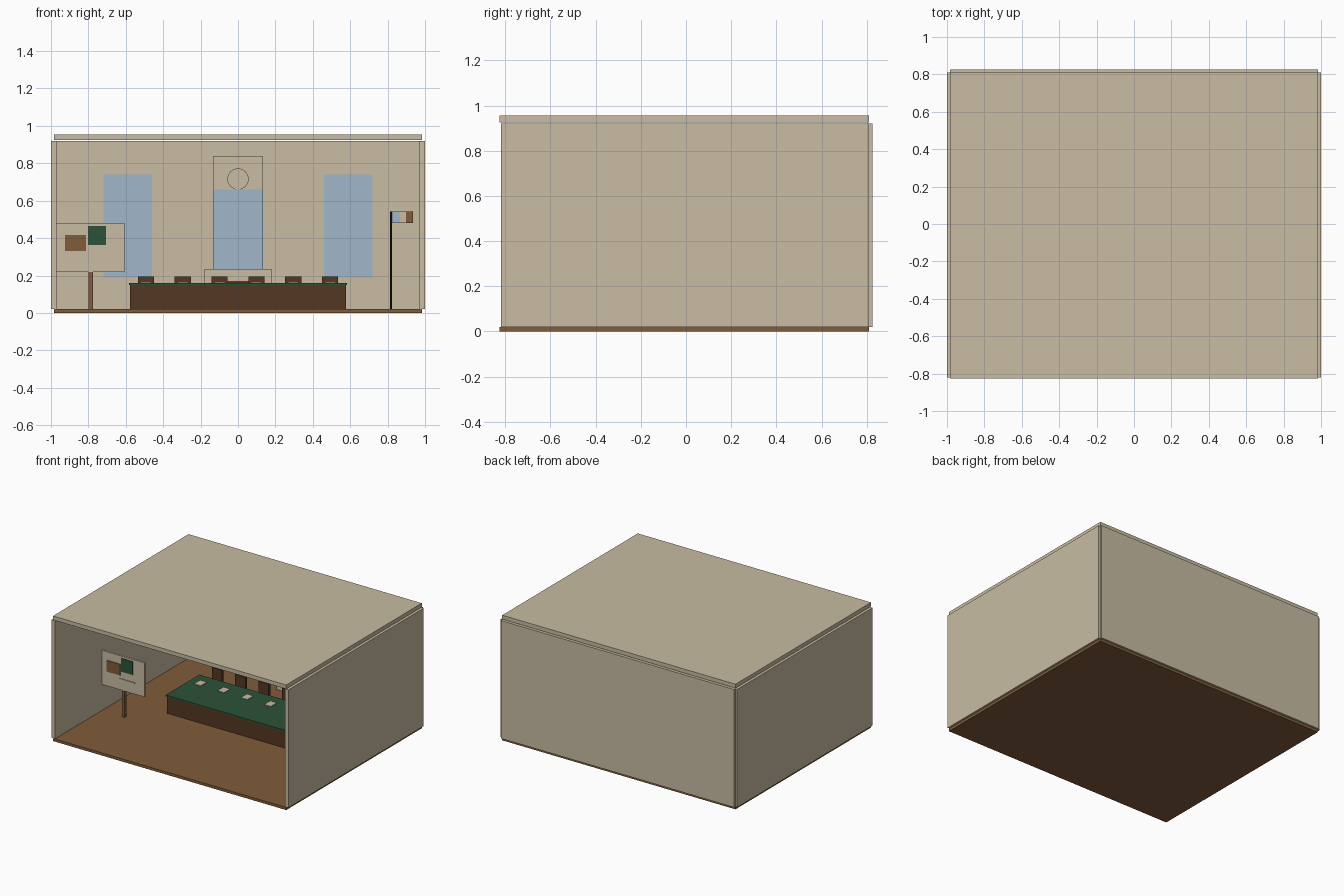
import bpy
import math

if "Cube" in bpy.data.objects:
    bpy.data.objects.remove(bpy.data.objects["Cube"])


def material(name, rgb):
    # sRGB 0-255 to linear
    lin = [((c / 255 + 0.055) / 1.055) ** 2.4 for c in rgb]
    m = bpy.data.materials.new(name)
    m.diffuse_color = (*lin, 1)
    m.use_nodes = True
    m.node_tree.nodes["Principled BSDF"].inputs["Base Color"].default_value = m.diffuse_color
    return m


CREAM = material("cream", (200, 188, 162))
WOOD = material("warm_wood", (129, 92, 58))
DARK = material("dark_wood", (84, 55, 34))
GREEN = material("green_cloth", (43, 82, 56))
BLUE = material("pale_blue", (161, 183, 202))
IRON = material("dark_iron", (42, 30, 22))


def box(name, x, y, z, mat):
    """Box from (min, max) ranges on each axis."""
    bpy.ops.mesh.primitive_cube_add(
        size=1, location=[(r[0] + r[1]) / 2 for r in (x, y, z)])
    o = bpy.context.object
    o.name = name
    o.scale = [r[1] - r[0] for r in (x, y, z)]
    bpy.ops.object.transform_apply(location=False, rotation=False, scale=True)
    o.data.materials.append(mat)
    return o


def cylinder(name, loc, r, depth, mat, rot=(0, 0, 0), n=24):
    bpy.ops.mesh.primitive_cylinder_add(
        vertices=n, radius=r, depth=depth, location=loc, rotation=rot)
    o = bpy.context.object
    o.name = name
    o.data.materials.append(mat)
    bpy.ops.object.shade_smooth_by_angle()
    return o


# Room shell, open at the front
box("floor", (-0.985, 0.985), (-0.825, 0.81), (0, 0.02), WOOD)
box("ceiling", (-0.985, 0.985), (-0.825, 0.81), (0.925, 0.955), CREAM)
box("back_wall", (-0.985, 0.985), (0.795, 0.825), (0.02, 0.92), CREAM)
for side, s in (("left", -1), ("right", 1)):
    box(side + "_wall", sorted((s * 0.97, s * 1.0)), (-0.82, 0.81), (0.02, 0.92), CREAM)
    box(side + "_window", sorted((s * 0.46, s * 0.72)), (0.787, 0.796), (0.19, 0.74), BLUE)

# Fireplace with mirror and clock
box("mantel", (-0.18, 0.18), (0.72, 0.796), (0.02, 0.235), CREAM)
box("hearth_opening", (-0.10, 0.10), (0.714, 0.721), (0.02, 0.17), DARK)
box("overmantel", (-0.133, 0.133), (0.77, 0.796), (0.235, 0.84), CREAM)
box("mirror", (-0.133, 0.133), (0.763, 0.771), (0.235, 0.66), BLUE)
cylinder("clock", (0, 0.765, 0.716), 0.057, 0.012, CREAM, (math.pi / 2, 0, 0), 32)

# Long table with cloth
box("table_body", (-0.577, 0.577), (-0.035, 0.36), (0.015, 0.15), DARK)
box("table_cloth", (-0.583, 0.583), (-0.041, 0.366), (0.15, 0.16), GREEN)

# Papers on the table and chairs behind it
for i in range(6):
    x = -0.4925 + i * 0.197
    box("paper", (x - 0.028, x + 0.028), (0.215, 0.288), (0.16, 0.165), CREAM)
    box("chair_back", (x - 0.043, x + 0.043), (0.45, 0.47), (0.09, 0.196), DARK)
    box("chair_seat", (x - 0.043, x + 0.043), (0.385, 0.47), (0.08, 0.095), DARK)
    for lx in (x - 0.036, x + 0.036):
        for ly in (0.393, 0.462):
            box("chair_leg", (lx - 0.006, lx + 0.006), (ly - 0.006, ly + 0.006),
                (0.02, 0.08), DARK)

# Display board on a post
box("board", (-0.972, -0.607), (-0.258, -0.242), (0.22, 0.48), CREAM)
box("board_post", (-0.798, -0.776), (-0.261, -0.239), (0.02, 0.22), WOOD)
box("brown_sheet", (-0.925, -0.813), (-0.263, -0.257), (0.332, 0.417), WOOD)
box("green_sheet", (-0.803, -0.706), (-0.263, -0.257), (0.364, 0.465), GREEN)
box("board_strip", (-0.82, -0.69), (-0.263, -0.257), (0.30, 0.308), CREAM)

# Flag with three bands
FY = 0.55
cylinder("flag_pole", (0.818, FY, 0.28), 0.006, 0.525, IRON, n=12)
bands = ((0.823, 0.866, BLUE), (0.866, 0.898, CREAM), (0.898, 0.935, WOOD))
for a, b, m in bands:
    box("flag_band", (a, b), (FY - 0.004, FY + 0.004), (0.48, 0.543), m)
